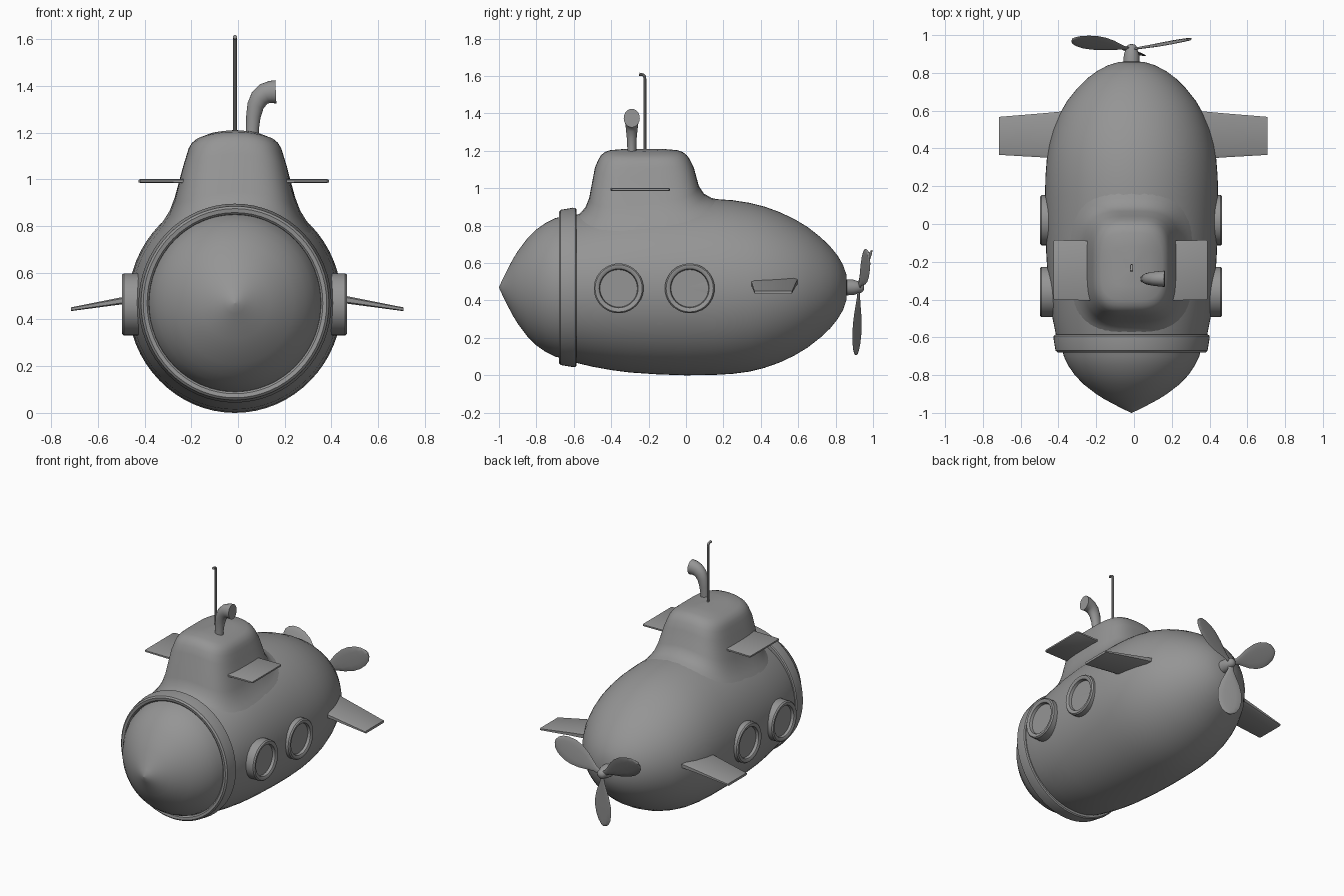
import bpy, bmesh, math
from mathutils import Vector, Matrix

if "Cube" in bpy.data.objects:
    bpy.data.objects.remove(bpy.data.objects["Cube"])

CX, CZ, SX = -0.013, 0.47, 0.97      # hull axis and its sideways squash
TAU = 2 * math.pi

grey = bpy.data.materials.new("hull_grey")
grey.diffuse_color = (0.3, 0.3, 0.3, 1)
grey.use_nodes = True
grey.node_tree.nodes["Principled BSDF"].inputs["Base Color"].default_value = grey.diffuse_color


def loft(name, rings, cap=True, closed=False, angle=35):
    """Skin a row of equal-length point rings."""
    bm = bmesh.new()
    rows = [[bm.verts.new(p) for p in r] for r in rings]
    pairs = list(zip(rows, rows[1:])) + ([(rows[-1], rows[0])] if closed else [])
    for a, b in pairs:
        for i in range(len(a)):
            j = (i + 1) % len(a)
            bm.faces.new((a[i], a[j], b[j], b[i]))
    if cap and not closed:
        bm.faces.new(rows[0])
        bm.faces.new(rows[-1])
    bmesh.ops.recalc_face_normals(bm, faces=bm.faces)
    me = bpy.data.meshes.new(name)
    bm.to_mesh(me)
    bm.free()
    me.materials.append(grey)
    ob = bpy.data.objects.new(name, me)
    bpy.context.collection.objects.link(ob)
    bpy.ops.object.select_all(action='DESELECT')
    ob.select_set(True)
    bpy.context.view_layer.objects.active = ob
    bpy.ops.object.shade_smooth_by_angle(angle=math.radians(angle))
    return ob


def circle(n):
    return [(math.cos(TAU * i / n), math.sin(TAU * i / n)) for i in range(n)]


def turned(name, profile, sx=SX, n=64, **kw):
    """Turn (y, radius) points around the hull axis."""
    return loft(name, [[(CX + r * sx * c, y, CZ + r * s) for c, s in circle(n)]
                       for y, r in profile], **kw)


# Hull stations: y, top, bottom, half width
HULL = [(-0.64, 0.845, 0.085, 0.385), (-0.58, 0.86, 0.065, 0.402), (-0.5, 0.882, 0.046, 0.418),
        (-0.4, 0.905, 0.028, 0.433), (-0.3, 0.922, 0.015, 0.443), (-0.15, 0.938, 0.005, 0.452),
        (0.0, 0.945, 0.0, 0.456), (0.15, 0.943, 0.002, 0.458), (0.25, 0.936, 0.008, 0.456),
        (0.34, 0.922, 0.02, 0.449), (0.42, 0.902, 0.04, 0.436), (0.5, 0.873, 0.068, 0.414),
        (0.58, 0.835, 0.106, 0.382), (0.65, 0.793, 0.148, 0.342), (0.72, 0.738, 0.203, 0.286),
        (0.77, 0.69, 0.25, 0.236), (0.81, 0.641, 0.3, 0.182), (0.84, 0.59, 0.35, 0.125),
        (0.857, 0.54, 0.4, 0.07), (0.863, 0.475, 0.465, 0.005)]

loft("hull", [[(CX + w * c, y, CZ + s * ((t - CZ) if s > 0 else (CZ - b))) for c, s in circle(64)]
              for y, t, b, w in HULL])


def hull_z(x, y):
    """Height of the hull's upper surface; x is measured from the axis."""
    for a, b in zip(HULL, HULL[1:]):
        if a[0] <= y <= b[0]:
            f = (y - a[0]) / (b[0] - a[0])
            top, w = a[1] + f * (b[1] - a[1]), a[3] + f * (b[3] - a[3])
            return CZ + (top - CZ) * math.sqrt(max(0, 1 - (x / w) ** 2))
    return CZ


# Nose window and the collar that holds it
turned("nose_dome", [(-1, 0.001), (-0.98, 0.045), (-0.95, 0.105), (-0.925, 0.152), (-0.9, 0.193),
                     (-0.85, 0.26), (-0.8, 0.31), (-0.75, 0.345), (-0.7, 0.37), (-0.62, 0.388)])
turned("nose_collar", [(-0.62, 0.375), (-0.668, 0.38), (-0.676, 0.388), (-0.679, 0.405),
                       (-0.67, 0.415), (-0.605, 0.426), (-0.592, 0.425), (-0.586, 0.418),
                       (-0.586, 0.385)], closed=True)


# Conning tower: rounded-box sections flaring into the hull
def box_ring(hx, y0, y1, height, power=0.56, n=64):
    out = []
    for c, s in circle(n):
        x = hx * math.copysign(abs(c) ** power, c)
        y = (y0 + y1) / 2 + (y1 - y0) / 2 * math.copysign(abs(s) ** power, s)
        out.append((CX + x, y, height(x, y)))
    return out


tower = [box_ring(hx, y0, y1, lambda x, y, u=up: hull_z(x, y) + u, pw) for hx, y0, y1, up, pw in
         [(0.35, -0.585, 0.19, -0.006, 0.7), (0.31, -0.56, 0.135, 0.006, 0.65),
          (0.28, -0.537, 0.095, 0.028, 0.6), (0.258, -0.518, 0.068, 0.07, 0.57)]]
tower += [box_ring(hx, y0, y1, lambda x, y, z=z: z - 1.1 * x * x) for hx, y0, y1, z in
          [(0.222, -0.487, 0.042, 1.11), (0.206, -0.468, 0.02, 1.155), (0.198, -0.454, 0.004, 1.177),
           (0.184, -0.433, -0.018, 1.194), (0.162, -0.405, -0.047, 1.204),
           (0.1, -0.33, -0.12, 1.21), (0.01, -0.235, -0.215, 1.211)]]
loft("conning_tower", tower, angle=50)

# Portholes: a raised rim around a recessed pane, two per side
for side, label in ((-1, "left"), (1, "right")):
    for y, place in ((-0.36, "front"), (0.02, "rear")):
        prof = [(0.38, 0.133), (0.474, 0.133), (0.482, 0.126), (0.482, 0.113),
                (0.476, 0.104), (0.458, 0.1), (0.458, 0.001)]
        loft(f"{label}_{place}_porthole",
             [[(-0.015 + side * x, y + r * c, 0.465 + r * s) for c, s in circle(40)]
              for x, r in prof])


# Fins: thin plates from sections (x, y front, y back, z, half thickness)
def fin(name, side, cx, sections):
    rings = []
    for x, y0, y1, z, h in sections:
        e = h * 0.6
        rings.append([(cx + side * x, y, z + dz) for y, dz in
                      [(y0, -e), (y0 + h, -h), (y1 - h, -h), (y1, -e),
                       (y1, e), (y1 - h, h), (y0 + h, h), (y0, e)]])
    loft(name, rings)


for side, label in ((-1, "left"), (1, "right")):
    fin(f"{label}_stern_fin", side, -0.004,
        [(0.33, 0.34, 0.6, 0.505, 0.022), (0.47, 0.352, 0.587, 0.484, 0.016),
         (0.712, 0.366, 0.567, 0.444, 0.008)])
    fin(f"{label}_tower_plane", side, -0.018,
        [(0.18, -0.405, -0.09, 0.993, 0.009), (0.4, -0.402, -0.085, 0.993, 0.008),
         (0.408, -0.396, -0.091, 0.993, 0.005)])


# Bent tubes: sections (point, radius) swept along the path
def tube(name, path, n=20, squash=1.0):
    pts = [Vector(p) for p, r in path]
    rings = []
    for i, (p, r) in enumerate(path):
        d = (pts[min(i + 1, len(pts) - 1)] - pts[max(i - 1, 0)]).normalized()
        side = Vector((0, 1, 0)) if abs(d.y) < 0.1 and squash != 1 else Vector((1, 0, 0))
        up = d.cross(side).normalized()
        rings.append([pts[i] + side * r * squash * c + up * r * s for c, s in circle(n)])
    loft(name, rings)


tube("air_scoop", [((0.06, -0.29, 1.15), 0.028), ((0.062, -0.29, 1.22), 0.028),
                   ((0.066, -0.29, 1.27), 0.031), ((0.075, -0.29, 1.315), 0.036),
                   ((0.092, -0.29, 1.348), 0.041), ((0.115, -0.29, 1.367), 0.045),
                   ((0.14, -0.29, 1.374), 0.048), ((0.162, -0.29, 1.375), 0.05)], squash=0.86)
tube("periscope", [((CX, -0.22, 1.15), 0.008), ((CX, -0.22, 1.585), 0.008),
                   ((CX, -0.222, 1.6), 0.008), ((CX, -0.23, 1.607), 0.008),
                   ((CX, -0.25, 1.61), 0.009)], n=10)

# Propeller hub
turned("propeller_hub", [(0.84, 0.043), (0.895, 0.041), (0.915, 0.034), (0.94, 0.027),
                         (0.95, 0.016), (0.953, 0.001)], sx=1, n=24)

# Three pitched blades on a slightly tilted axis
tilt = Matrix.Rotation(-0.13, 3, 'X')
base = Vector((CX, 0.925, CZ))
pitch = 0.3
for k, deg in enumerate((30, 150, 270)):
    a = math.radians(deg)
    radial = Vector((math.cos(a), 0, math.sin(a)))
    tangent = Vector((-math.sin(a), 0, math.cos(a)))
    aft = Vector((0, 1, 0))
    chord = tangent * math.cos(pitch) - aft * math.sin(pitch)
    normal = tangent * math.sin(pitch) + aft * math.cos(pitch)
    rings = []
    for r, w in [(0.01, 0.016), (0.05, 0.02), (0.09, 0.038), (0.14, 0.062), (0.2, 0.079),
                 (0.25, 0.081), (0.3, 0.07), (0.335, 0.05), (0.354, 0.026), (0.36, 0.004)]:
        mid = radial * r + aft * 0.03 * r / 0.36
        rings.append([base + tilt @ (mid + chord * w * c + normal * 0.006 * s)
                      for c, s in circle(12)])
    loft(f"propeller_blade_{k + 1}", rings, angle=60)
